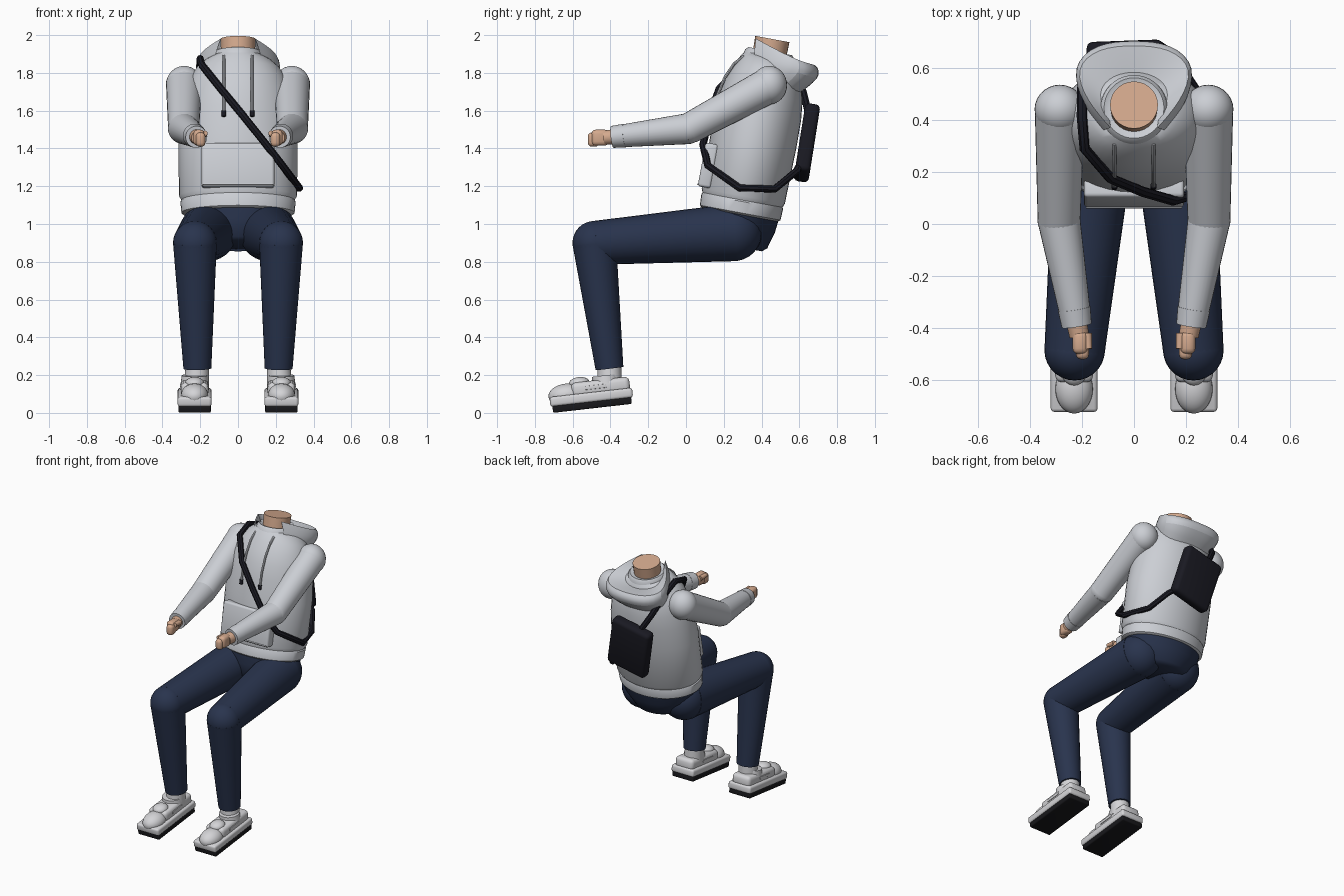
import bpy, bmesh
from math import sin, cos, pi, radians
from mathutils import Matrix, Vector

old = bpy.data.objects.get("Cube")
if old:
    bpy.data.objects.remove(old, do_unlink=True)


def material(name, r, g, b):
    mat = bpy.data.materials.new(name)
    mat.use_nodes = True
    mat.diffuse_color = (r, g, b, 1)
    shader = mat.node_tree.nodes["Principled BSDF"]
    shader.inputs["Base Color"].default_value = (r, g, b, 1)
    shader.inputs["Roughness"].default_value = 0.7
    return mat


FABRIC = material("light grey fabric", 0.60, 0.62, 0.66)
DENIM = material("navy denim", 0.022, 0.034, 0.075)
SKIN = material("skin", 0.66, 0.40, 0.27)
BLACK = material("black webbing", 0.010, 0.010, 0.016)
SHOE = material("shoe white", 0.66, 0.66, 0.68)
RUBBER = material("black rubber", 0.009, 0.009, 0.011)
WORLD = Matrix.Identity(4)


def smooth(obj, angle=40):
    bpy.ops.object.select_all(action="DESELECT")
    obj.select_set(True)
    bpy.context.view_layer.objects.active = obj
    bpy.ops.object.shade_smooth_by_angle(angle=radians(angle))


def finish(name, bm, mat, frame=WORLD):
    bmesh.ops.recalc_face_normals(bm, faces=bm.faces)
    mesh = bpy.data.meshes.new(name)
    bm.to_mesh(mesh)
    bm.free()
    mesh.transform(frame)
    mesh.materials.append(mat)
    obj = bpy.data.objects.new(name, mesh)
    bpy.context.collection.objects.link(obj)
    smooth(obj)
    return obj


def ball(name, centre, radii, mat, frame=WORLD):
    bm = bmesh.new()
    place = Matrix.Translation(centre) @ Matrix.Diagonal((*radii, 1))
    bmesh.ops.create_uvsphere(bm, u_segments=28, v_segments=16, radius=1, matrix=place)
    return finish(name, bm, mat, frame)


def limb(name, start, end, r_start, r_end, mat, frame=WORLD):
    start, end = Vector(start), Vector(end)
    way = end - start
    place = Matrix.Translation((start + end) / 2) @ way.to_track_quat("Z", "Y").to_matrix().to_4x4()
    bm = bmesh.new()
    bmesh.ops.create_cone(bm, cap_ends=True, segments=28, radius1=r_start,
                          radius2=r_end, depth=way.length, matrix=place)
    return finish(name, bm, mat, frame)


def box(name, centre, size, bevel, mat, frame=WORLD):
    bm = bmesh.new()
    place = Matrix.Translation(centre) @ Matrix.Diagonal((*size, 1))
    bmesh.ops.create_cube(bm, size=1, matrix=place)
    bmesh.ops.bevel(bm, geom=bm.edges[:], offset=bevel, segments=3, profile=0.5, affect="EDGES")
    return finish(name, bm, mat, frame)


def stack(name, profile, mat, frame, count=40):
    """Closed body from elliptical rings given as (height, half width, half depth)."""
    bm = bmesh.new()
    rings = []
    for h, rx, ry in profile:
        angles = [2 * pi * i / count for i in range(count)]
        rings.append([bm.verts.new((rx * cos(a), ry * sin(a), h)) for a in angles])
    for low, high in zip(rings, rings[1:]):
        for i in range(count):
            j = (i + 1) % count
            bm.faces.new((low[i], low[j], high[j], high[i]))
    bm.faces.new(rings[0])
    bm.faces.new(rings[-1])
    return finish(name, bm, mat, frame)


def tube(name, points, radius, mat, frame=WORLD):
    curve = bpy.data.curves.new(name, "CURVE")
    curve.dimensions = "3D"
    curve.bevel_depth = radius
    curve.bevel_resolution = 2
    curve.use_fill_caps = True
    line = curve.splines.new("POLY")
    line.points.add(len(points) - 1)
    for slot, p in zip(line.points, points):
        slot.co = (*(frame @ Vector(p)), 1)
    curve.materials.append(mat)
    obj = bpy.data.objects.new(name, curve)
    bpy.context.collection.objects.link(obj)
    bpy.ops.object.select_all(action="DESELECT")
    obj.select_set(True)
    bpy.context.view_layer.objects.active = obj
    bpy.ops.object.convert(target="MESH")
    smooth(bpy.context.view_layer.objects.active)


# Leaning upper body: hem, torso, collar, neck and pelvis share one tilted frame
BODY = Matrix.Translation((0, 0.285, 1.05)) @ Matrix.Rotation(radians(-10.5), 4, "X")
stack("pelvis", [(-0.17, 0.17, 0.15), (-0.15, 0.2, 0.175), (-0.06, 0.27, 0.2),
                 (0.04, 0.285, 0.21)], DENIM, BODY)
stack("hem_band", [(0, 0.285, 0.205), (0.01, 0.3, 0.217), (0.07, 0.305, 0.22),
                   (0.09, 0.29, 0.21)], FABRIC, BODY)
stack("hoodie_torso", [(0.07, 0.295, 0.212), (0.1, 0.313, 0.224), (0.4, 0.315, 0.23),
                       (0.55, 0.3, 0.228), (0.65, 0.28, 0.217), (0.73, 0.255, 0.195),
                       (0.79, 0.22, 0.168), (0.83, 0.175, 0.148), (0.855, 0.13, 0.13)],
      FABRIC, BODY)
stack("collar", [(0.82, 0.135, 0.14), (0.865, 0.128, 0.132), (0.88, 0.115, 0.118),
                 (0.87, 0.095, 0.095)], FABRIC, BODY)
limb("neck", (0, 0, 0.78), (0, 0, 0.945), 0.088, 0.092, SKIN, BODY)
box("front_pocket", (0, -0.212, 0.225), (0.385, 0.07, 0.235), 0.015, FABRIC, BODY)
box("pocket_seam", (0, -0.247, 0.118), (0.37, 0.008, 0.008), 0.002, FABRIC, BODY)

# Drawstrings with dark tips
for side, label in ((1, "left"), (-1, "right")):
    x = side * 0.075
    tube("drawstring_" + label, [(x, -0.13, 0.83), (x, -0.175, 0.78), (x, -0.21, 0.7),
                                 (x, -0.232, 0.6), (x, -0.235, 0.51)], 0.008, FABRIC, BODY)
    limb("drawstring_tip_" + label, (x, -0.235, 0.515), (x, -0.236, 0.485),
         0.012, 0.012, BLACK, BODY)

# Lowered hood: strips running from the back middle to the front tip
hood_strips = [
    [(0, 0.54, 1.83), (0.06, 0.52, 1.84), (0.09, 0.48, 1.86), (0.1, 0.43, 1.89), (0.09, 0.38, 1.93)],
    [(0, 0.69, 1.84), (0.14, 0.68, 1.845), (0.235, 0.6, 1.865), (0.18, 0.47, 1.93), (0.09, 0.37, 1.985)],
    [(0, 0.73, 1.78), (0.15, 0.72, 1.78), (0.255, 0.62, 1.8), (0.21, 0.46, 1.85), (0.12, 0.36, 1.9)],
    [(0, 0.56, 1.66), (0.12, 0.56, 1.67), (0.2, 0.52, 1.72), (0.18, 0.43, 1.8), (0.12, 0.36, 1.86)],
]
bm = bmesh.new()
rows = []
for strip in hood_strips:
    full = [(-x, y, z) for x, y, z in reversed(strip[1:])] + strip
    rows.append([bm.verts.new(p) for p in full])
for a, b in zip(rows, rows[1:]):
    for i in range(len(a) - 1):
        bm.faces.new((a[i], a[i + 1], b[i + 1], b[i]))
crease = bm.edges.layers.float.new("crease_edge")
for a, b in zip(rows[1], rows[1][1:]):
    bm.edges.get((a, b))[crease] = 0.7
hood = finish("hood", bm, FABRIC)
subdivide = hood.modifiers.new("Subdivision", "SUBSURF")
subdivide.levels = subdivide.render_levels = 2

# Back bag and its cross-body strap
BAG = (Matrix.Translation((0, 0.64, 1.43)) @ Matrix.Rotation(radians(-9), 4, "X")
       @ Matrix.Rotation(radians(-13), 4, "Y"))
box("back_bag", (0, 0, 0), (0.3, 0.08, 0.37), 0.025, BLACK, BAG)
tube("bag_strap", [(-0.09, 0.65, 1.58), (-0.16, 0.62, 1.7), (-0.2, 0.52, 1.83),
                   (-0.2, 0.41, 1.875), (-0.19, 0.29, 1.84), (-0.09, 0.175, 1.715),
                   (0.03, 0.125, 1.57), (0.15, 0.09, 1.42), (0.235, 0.115, 1.31),
                   (0.325, 0.285, 1.19), (0.265, 0.47, 1.185), (0.19, 0.585, 1.28),
                   (0.08, 0.63, 1.36)], 0.02, BLACK)

for side, label in ((1, "left"), (-1, "right")):
    MIRROR = Matrix.Diagonal((side, 1, 1, 1))

    def part(kind, name, *args):
        return kind(label + "_" + name, *args, MIRROR)

    # Arm
    shoulder, elbow, wrist = (0.285, 0.44, 1.735), (0.288, 0.015, 1.505), (0.222, -0.37, 1.463)
    part(ball, "shoulder", shoulder, (0.097, 0.095, 0.102), FABRIC)
    part(limb, "upper_arm", shoulder, elbow, 0.096, 0.082, FABRIC)
    part(ball, "elbow", elbow, (0.083, 0.08, 0.08), FABRIC)
    part(limb, "forearm", elbow, wrist, 0.082, 0.058, FABRIC)
    part(limb, "cuff", (0.23, -0.325, 1.468), (0.22, -0.39, 1.461), 0.063, 0.058, FABRIC)

    # Hand
    part(limb, "wrist", wrist, (0.21, -0.43, 1.457), 0.04, 0.038, SKIN)
    part(box, "palm", (0.207, -0.455, 1.457), (0.058, 0.09, 0.085), 0.022, SKIN)
    part(box, "fingers", (0.198, -0.49, 1.447), (0.05, 0.06, 0.075), 0.02, SKIN)
    part(limb, "thumb", (0.18, -0.42, 1.475), (0.175, -0.48, 1.48), 0.018, 0.014, SKIN)

    # Leg
    hip, knee, ankle = (0.16, 0.25, 0.955), (0.228, -0.485, 0.9), (0.215, -0.405, 0.235)
    part(ball, "hip", hip, (0.15, 0.152, 0.152), DENIM)
    part(limb, "thigh", hip, knee, 0.152, 0.116, DENIM)
    part(ball, "knee", knee, (0.116, 0.116, 0.116), DENIM)
    part(limb, "shin", knee, ankle, 0.116, 0.074, DENIM)
    part(limb, "sock", (0.215, -0.405, 0.25), (0.22, -0.405, 0.15), 0.062, 0.066, SHOE)

    # Shoe, pitched toe-down
    FOOT = MIRROR @ Matrix.Translation((0.23, -0.495, 0.025)) @ Matrix.Rotation(radians(6.5), 4, "X")

    def shoe(kind, name, *args):
        return kind(label + "_" + name, *args, FOOT)

    shoe(box, "outsole", (0, 0, 0.017), (0.172, 0.42, 0.036), 0.008, RUBBER)
    shoe(box, "midsole", (0, 0, 0.058), (0.18, 0.44, 0.052), 0.014, SHOE)
    shoe(box, "shoe_upper", (0, 0.055, 0.105), (0.145, 0.31, 0.08), 0.025, SHOE)
    shoe(ball, "toe_cap", (0, -0.13, 0.085), (0.072, 0.095, 0.06), SHOE)
    shoe(ball, "tongue", (0, -0.055, 0.14), (0.05, 0.055, 0.032), SHOE)
    shoe(limb, "shoe_collar", (0, 0.085, 0.12), (0, 0.085, 0.165), 0.074, 0.068, SHOE)
    for flank in (1, -1):
        shoe(box, "side_panel", (flank * 0.073, 0.03, 0.11), (0.008, 0.11, 0.02), 0.002, SHOE)
